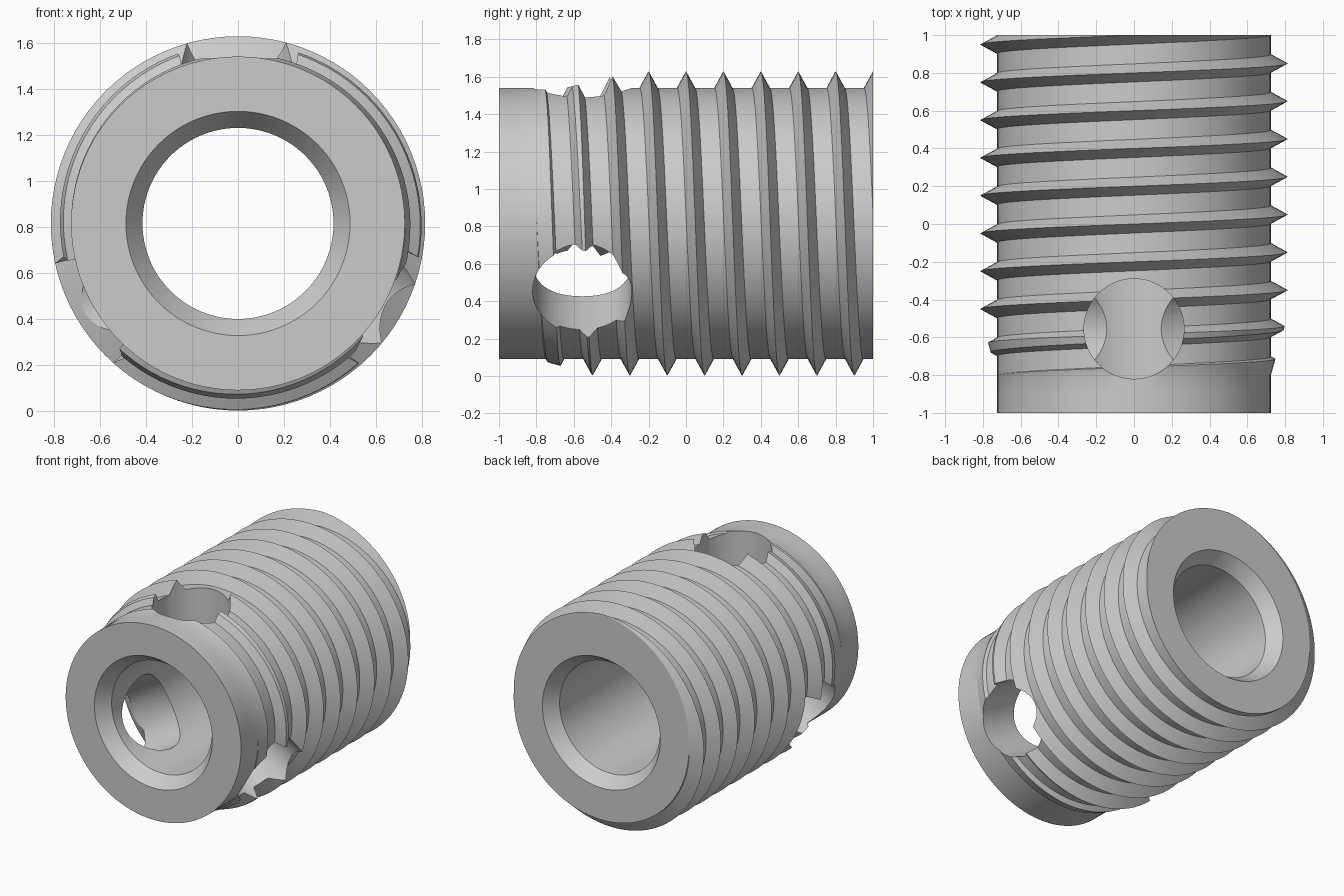
import bpy, bmesh, math
from mathutils import Matrix, Vector

if "Cube" in bpy.data.objects:
    bpy.data.objects.remove(bpy.data.objects["Cube"], do_unlink=True)

SEGMENTS = 96
AXIS_Z = 0.815
CORE_R, CREST_R = 0.725, 0.813
BORE_R, CHAMFER_R, CHAMFER_D = 0.415, 0.487, 0.1
PITCH, HALF = 0.2, 0.048            # thread spacing and half width of the ridge
TAPER_Y, TAPER = -0.8, 0.28         # start and slope of the lead-in cone
FLANK = (CREST_R - CORE_R) / HALF   # slope of the ridge sides

steel = bpy.data.materials.new("plain grey steel")
steel.use_nodes = True
grey = (0.6, 0.6, 0.6, 1)
steel.diffuse_color = grey
steel.node_tree.nodes["Principled BSDF"].inputs["Base Color"].default_value = grey


def point(r, y, angle):
    return Vector((r * math.cos(angle), y, AXIS_Z + r * math.sin(angle)))


def finish(name, bm):
    """Turn all faces outward and make the object."""
    bmesh.ops.recalc_face_normals(bm, faces=bm.faces)
    if bm.calc_volume(signed=True) < 0:
        bmesh.ops.reverse_faces(bm, faces=bm.faces)
    mesh = bpy.data.meshes.new(name)
    bm.to_mesh(mesh)
    bm.free()
    obj = bpy.data.objects.new(name, mesh)
    bpy.context.collection.objects.link(obj)
    mesh.materials.append(steel)
    return obj


def ridge(centre):
    """Cross-section of one thread turn, trimmed by the lead-in cone and back end."""
    top = centre + HALF
    base = min(max(centre - HALF, TAPER_Y), top)
    rise = max(TAPER * (base - TAPER_Y) / (FLANK - TAPER), 0)
    fall = max(TAPER * (top - TAPER_Y) / (FLANK + TAPER), 0)
    rise, fall = min(rise, HALF), min(fall, HALF)
    section = [(CORE_R, base), (CORE_R + FLANK * rise, base + rise),
               (CORE_R + FLANK * fall, top - fall), (CORE_R, top)]
    for r, y in section:
        if y > 1:
            r = CORE_R + FLANK * max(HALF - abs(1 - centre), 0)
        yield r, min(max(y, -0.9), 1)


def outline(turn):
    """Closed (radius, y) outline of the sleeve at a fraction of a turn."""
    points = [(CHAMFER_R, -1), (CORE_R, -1), (CORE_R, -0.9)]
    for k in range(-6, 8):
        points += ridge(0.05 + PITCH * (k - turn))
    return points + [(CHAMFER_R, 1), (BORE_R, 1 - CHAMFER_D), (BORE_R, CHAMFER_D - 1)]


# Hollow sleeve with chamfered bore and helical V thread
bm = bmesh.new()
columns = [[bm.verts.new(point(r, y, math.tau * i / SEGMENTS))
            for r, y in outline(i / SEGMENTS)] for i in range(SEGMENTS + 1)]
for a, b in zip(columns, columns[1:]):
    for j in range(len(a)):
        bm.faces.new((a[j - 1], a[j], b[j], b[j - 1]))
bmesh.ops.remove_doubles(bm, verts=bm.verts, dist=0.0002)
body = finish("threaded_insert", bm)

# Three radial cutting holes, evenly spaced
for k in range(3):
    angle = math.pi / 2 + math.tau * k / 3
    bm = bmesh.new()
    turn = Vector((math.cos(angle), 0, math.sin(angle))).to_track_quat('Z', 'Y')
    place = Matrix.Translation(point(0.6, -0.555, angle)) @ turn.to_matrix().to_4x4()
    bmesh.ops.create_cone(bm, cap_ends=True, segments=64, radius1=0.265,
                          radius2=0.265, depth=1.0, matrix=place)
    cutter = finish("hole_cutter", bm)
    mod = body.modifiers.new("hole", 'BOOLEAN')
    mod.operation = 'DIFFERENCE'
    mod.solver = 'EXACT'
    mod.object = cutter
    bpy.context.view_layer.objects.active = body
    bpy.ops.object.modifier_apply(modifier=mod.name)
    bpy.data.objects.remove(cutter, do_unlink=True)

# Smooth curved walls, crisp edges
bpy.ops.object.select_all(action='DESELECT')
body.select_set(True)
bpy.context.view_layer.objects.active = body
bpy.ops.object.shade_smooth_by_angle(angle=math.radians(25))
